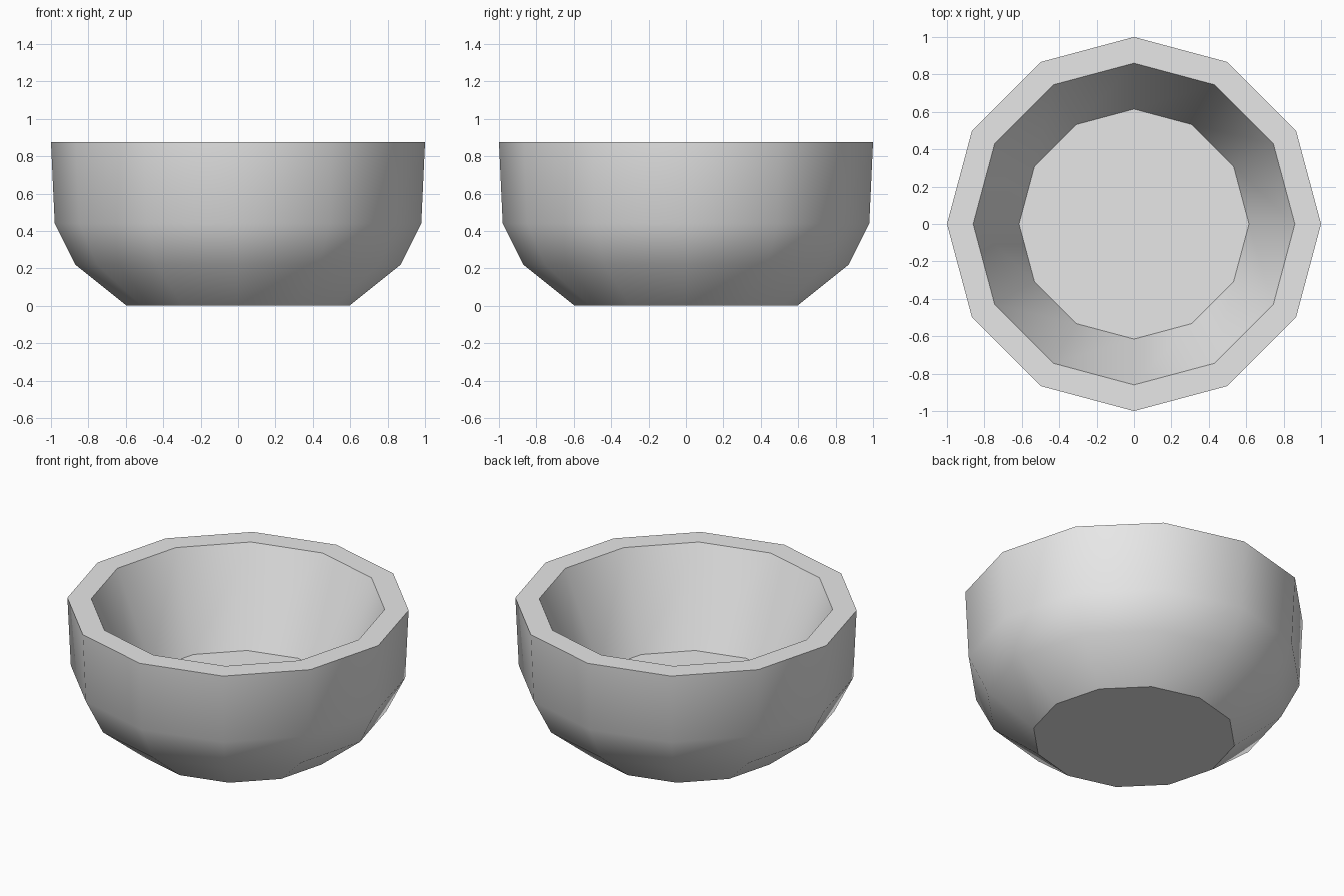
import bpy, bmesh
from math import cos, sin, tau, radians

cube = bpy.data.objects.get("Cube")
if cube:
    bpy.data.objects.remove(cube, do_unlink=True)

SIDES = 12
# Profile (radius, height): underside, outer wall, rim, inner wall, inner floor
PROFILE = [(0.595, 0.0), (0.87, 0.22), (0.98, 0.44), (1.0, 0.875),
           (0.86, 0.875), (0.615, 0.29)]

# Flat grey material
grey = bpy.data.materials.new("plain grey")
grey.use_nodes = True
colour = (0.8, 0.8, 0.8, 1)
grey.diffuse_color = colour
grey.node_tree.nodes["Principled BSDF"].inputs["Base Color"].default_value = colour

# Bowl: rings of the profile joined by quads, closed by two flat floors
bm = bmesh.new()
rings = [[bm.verts.new((r * cos(tau * i / SIDES), r * sin(tau * i / SIDES), z))
          for i in range(SIDES)] for r, z in PROFILE]
for low, high in zip(rings, rings[1:]):
    for i in range(SIDES):
        j = (i + 1) % SIDES
        bm.faces.new((low[i], low[j], high[j], high[i]))
bm.faces.new(rings[0][::-1])
bm.faces.new(rings[-1])

mesh = bpy.data.meshes.new("bowl")
bm.to_mesh(mesh)
bm.free()
mesh.materials.append(grey)
bowl = bpy.data.objects.new("bowl", mesh)
bpy.context.collection.objects.link(bowl)

# Smooth walls with sharp rim and floor edges
bpy.ops.object.select_all(action="DESELECT")
bowl.select_set(True)
bpy.context.view_layer.objects.active = bowl
bpy.ops.object.shade_smooth_by_angle(angle=radians(35))
